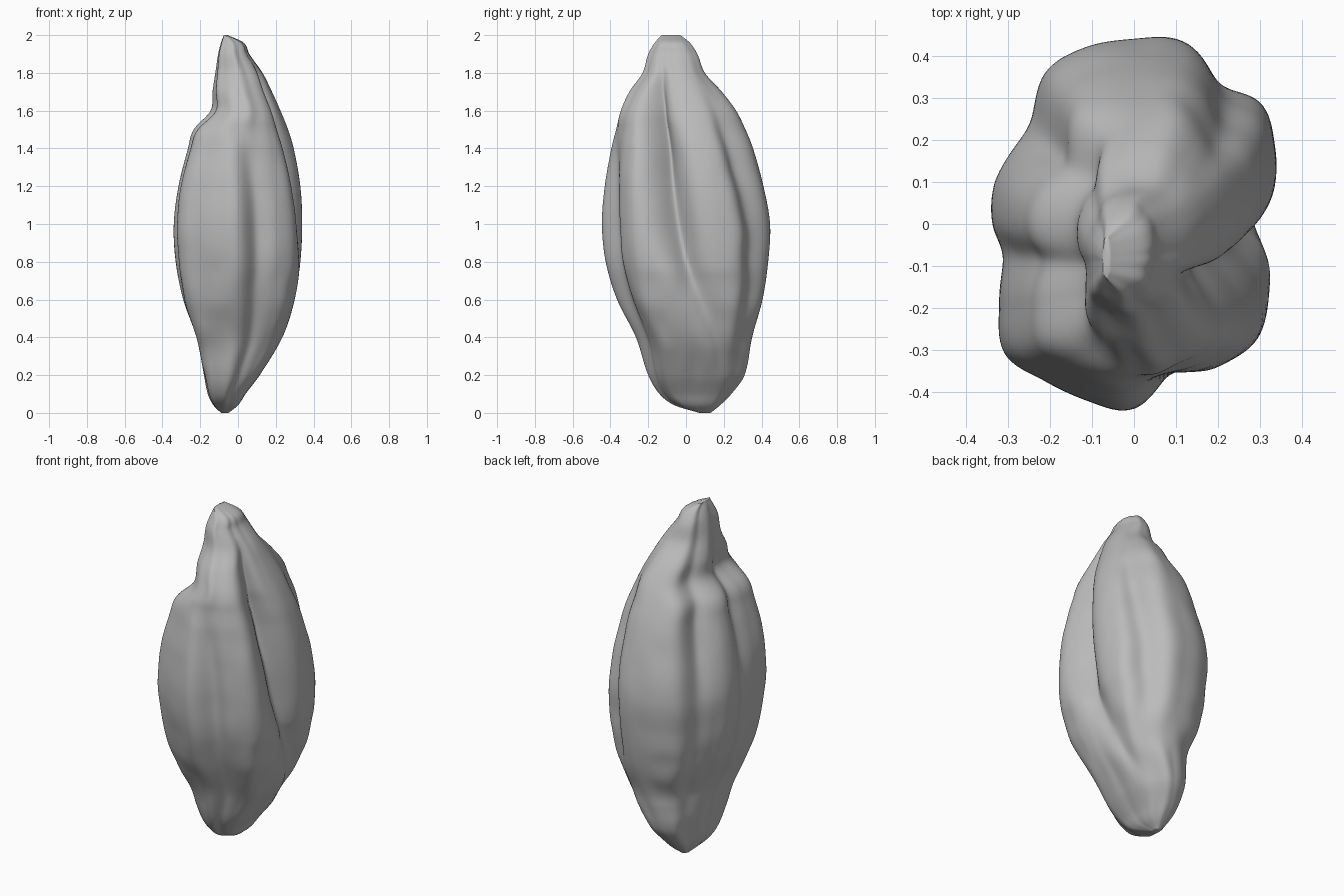
import bpy
import bmesh
import math
from mathutils import Vector, noise

if "Cube" in bpy.data.objects:
    bpy.data.objects.remove(bpy.data.objects["Cube"], do_unlink=True)

RINGS = 130
SEGMENTS = 200

# Outline of the pod: height, x min, x max, y min, y max
OUTLINE = [
    (0, -.09, -.05, .07, .13), (.04, -.13, .0, -.06, .18), (.1, -.16, .04, -.14, .24),
    (.2, -.18, .115, -.2, .31), (.4, -.22, .235, -.265, .35), (.6, -.29, .3, -.365, .405),
    (.8, -.33, .33, -.425, .435), (1, -.34, .34, -.445, .445), (1.2, -.315, .33, -.43, .41),
    (1.4, -.265, .295, -.395, .355), (1.5, -.235, .265, -.37, .315),
    (1.6, -.145, .225, -.345, .265), (1.7, -.135, .18, -.3, .19),
    (1.8, -.12, .13, -.23, .1), (1.9, -.105, .06, -.2, .06),
    (1.96, -.09, .03, -.165, .02), (2, -.075, -.055, -.13, -.03),
]

# Radius of the middle section, evenly spaced around from +x
SECTION = [.33, .35, .38, .42, .425, .455, .445, .44, .425, .365, .345, .345,
           .34, .335, .37, .435, .43, .435, .445, .4, .395, .4, .37, .345]

# Furrows: width in degrees, sharpness, then (height, angle, depth) stations;
# a negative depth swells the skin
FURROWS = [
    # Deep cleft that winds toward the back at the base
    (16, 1.8, [(.1, 45, .0), (.25, 42, .08), (.4, 30, .12), (.6, 14, .17), (.8, 0, .25),
               (1, -10, .33), (1.6, -26, .5), (1.85, -32, .1)]),
    (11, 2, [(.4, 65, .0), (.7, 62, .06), (1, 57, .08), (1.4, 50, .12), (1.8, 45, .03)]),
    (10, 2, [(.1, 278, .04), (.5, 281, .08), (1, 284, .09), (1.6, 267, .07), (1.8, 262, .0)]),
    (13, 2, [(.5, 140, .0), (.9, 137, .04), (1.3, 135, .14), (1.5, 135, .12), (1.75, 135, .03)]),
    (11, 2, [(.3, 195, .0), (.8, 192, .02), (1.4, 192, .1), (1.55, 192, .08), (1.8, 190, .0)]),
    # Sunken shoulder beside the crown, fuller flank below it
    (34, 2, [(.1, 228, .0), (.4, 228, -.09), (.8, 225, .0), (1.45, 210, .0),
             (1.6, 210, .14), (1.75, 210, .08), (1.9, 210, .0)]),
]


def sample(rows, z):
    """Smooth interpolation of table rows by their first column."""
    if z <= rows[0][0]:
        return rows[0][1:]
    if z >= rows[-1][0]:
        return rows[-1][1:]
    i = next(k for k in range(len(rows) - 1) if rows[k + 1][0] >= z)
    a, b = rows[i], rows[i + 1]
    before, after = rows[max(i - 1, 0)], rows[min(i + 2, len(rows) - 1)]
    h = b[0] - a[0]
    t = (z - a[0]) / h
    out = []
    for k in range(1, len(a)):
        m0 = (b[k] - before[k]) / (b[0] - before[0]) * h
        m1 = (after[k] - a[k]) / (after[0] - a[0]) * h
        d = b[k] - a[k]
        out.append(a[k] + t * (m0 + t * (3 * d - 2 * m0 - m1 + t * (m0 + m1 - 2 * d))))
    return out


def section_radius(angle):
    n = len(SECTION)
    f = angle / 360 * n
    i = int(f)
    t = f - i
    p, a, b, q = (SECTION[(i + k) % n] for k in (-1, 0, 1, 2))
    return a + t / 2 * (b - p + t * (2 * p - 5 * a + 4 * b - q + t * (3 * (a - b) + q - p)))


def ring_points(z):
    """One horizontal section, furrowed and fitted to the outline."""
    furrows = [(w, s, *sample(st, z)) for w, s, st in FURROWS]
    points = []
    for j in range(SEGMENTS):
        angle = 360 * j / SEGMENTS
        r = section_radius(angle)
        for width, sharp, middle, depth in furrows:
            gap = abs((angle - middle + 180) % 360 - 180)
            r *= 1 - depth * math.exp(-(gap / width) ** sharp)
        a = math.radians(angle)
        # Wrinkled skin, rougher near the base
        rough = .01 + .025 * math.exp(-((z - .4) / .25) ** 2)
        spot = Vector((math.cos(a) * 3, math.sin(a) * 3, z * 6))
        r *= 1 + rough * noise.noise(spot)
        points.append((r * math.cos(a), r * math.sin(a)))
    x0, x1, y0, y1 = sample(OUTLINE, z)
    xs, ys = zip(*points)
    sx = (x1 - x0) / (max(xs) - min(xs))
    sy = (y1 - y0) / (max(ys) - min(ys))
    return [(x0 + (x - min(xs)) * sx, y0 + (y - min(ys)) * sy, z) for x, y in points]


# Pod skin lofted through the sections
bm = bmesh.new()
rings = []
for i in range(RINGS + 1):
    z = 1 - math.cos(math.pi * i / RINGS)
    rings.append([bm.verts.new(p) for p in ring_points(z)])
for low, high in zip(rings, rings[1:]):
    for j in range(SEGMENTS):
        k = (j + 1) % SEGMENTS
        bm.faces.new((low[j], low[k], high[k], high[j]))
bm.faces.new(rings[0][::-1])
bm.faces.new(rings[-1])
bmesh.ops.recalc_face_normals(bm, faces=bm.faces)
mesh = bpy.data.meshes.new("seed_pod")
bm.to_mesh(mesh)
bm.free()
mesh.shade_smooth()
pod = bpy.data.objects.new("seed_pod", mesh)
bpy.context.collection.objects.link(pod)

# Plain grey skin
grey = bpy.data.materials.new("plain_grey")
grey.use_nodes = True
color = (.5, .5, .5, 1)
grey.diffuse_color = color
grey.node_tree.nodes["Principled BSDF"].inputs["Base Color"].default_value = color
mesh.materials.append(grey)
